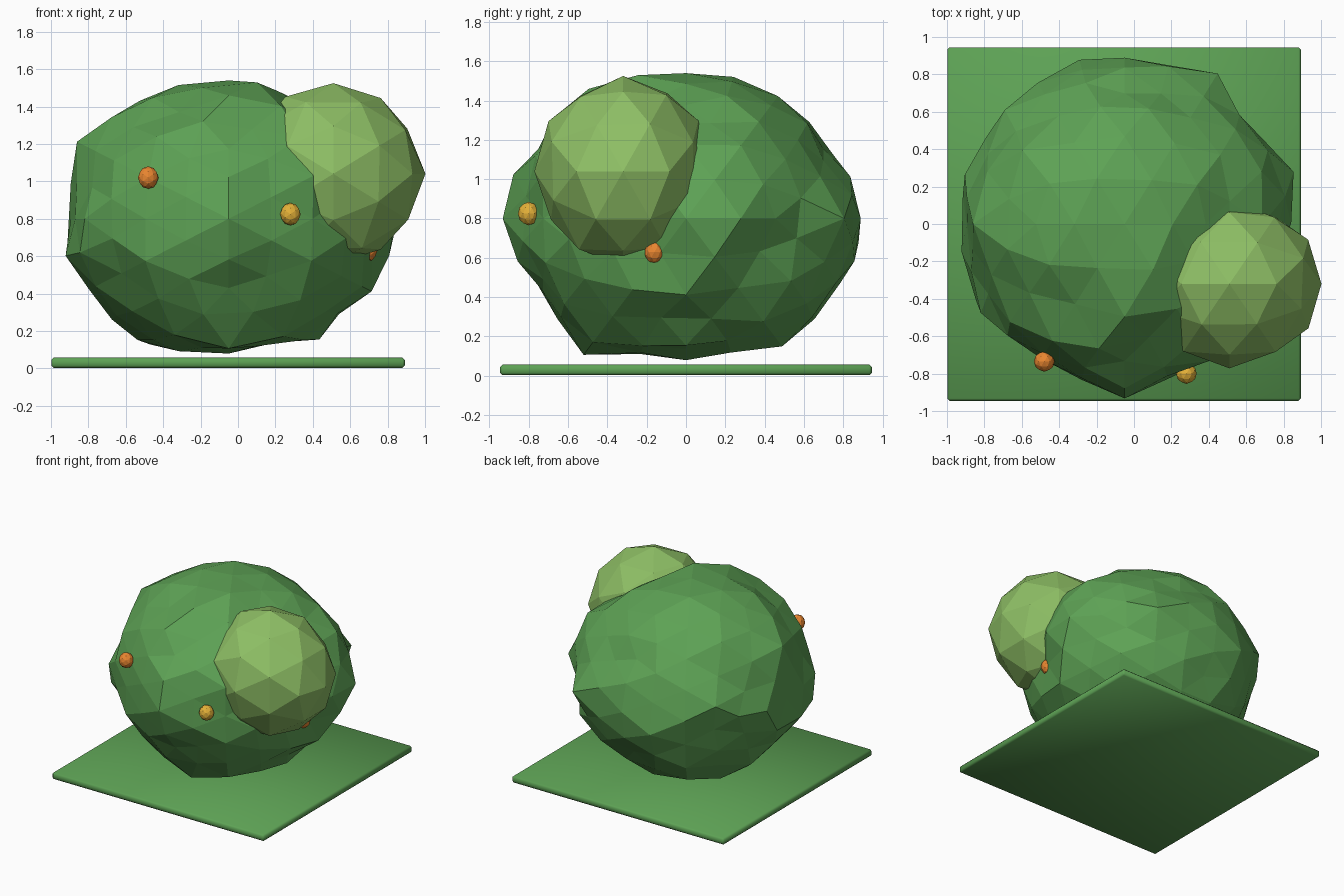
import bpy, bmesh, math, random
from mathutils import Vector, Matrix

if "Cube" in bpy.data.objects:
    bpy.data.objects.remove(bpy.data.objects["Cube"])

random.seed(11)


def material(name, rgb):
    m = bpy.data.materials.new(name)
    m.diffuse_color = (*rgb, 1)
    m.use_nodes = True
    m.node_tree.nodes["Principled BSDF"].inputs["Base Color"].default_value = m.diffuse_color
    return m


leaf = material("leaf_green", (0.11, 0.36, 0.09))
light = material("light_leaf", (0.27, 0.52, 0.13))
orange = material("orange", (0.82, 0.24, 0.03))
yellow = material("yellow", (0.78, 0.44, 0.04))
EDGE_UP = -math.radians(31.717)  # turns an icosphere edge to the top


def ico(name, centre, radii, subdiv, mat, shape=None):
    """Flat-shaded faceted ball; shape(direction) gives a radial factor."""
    bm = bmesh.new()
    bmesh.ops.create_icosphere(bm, subdivisions=subdiv, radius=1)
    bmesh.ops.rotate(bm, verts=bm.verts, cent=(0, 0, 0),
                     matrix=Matrix.Rotation(EDGE_UP, 3, 'Y'))
    for v in bm.verts:
        f = shape(v.co.normalized()) if shape else 1
        v.co = Vector([c + p * r * f for c, p, r in zip(centre, v.co, radii)])
    me = bpy.data.meshes.new(name)
    bm.to_mesh(me)
    bm.free()
    me.materials.append(mat)
    ob = bpy.data.objects.new(name, me)
    bpy.context.collection.objects.link(ob)
    return ob


# Bush outline points in the front, side and top planes guide the lumps
C, R = (-0.05, 0.0, 0.80), (0.90, 0.90, 0.74)
front = [(-.94, .59), (-.89, 1.0), (-.85, 1.22), (-.70, 1.36), (-.29, 1.52),
         (-.05, 1.545), (.10, 1.53), (.40, 1.38), (-.68, .26), (-.47, .11),
         (-.20, .07), (.15, .14), (.36, .10), (.56, .27), (.72, .40), (.83, .65)]
side = [(-.93, .80), (-.88, 1.0), (-.24, 1.54), (.23, 1.52), (.63, 1.33),
        (.70, 1.15), (.88, .93), (.87, .59), (.77, .47), (.47, .14),
        (.24, .11), (-.23, .07), (-.50, .10), (-.66, .24), (-.69, .40), (-.88, .60)]
top = [(-.92, .14), (-.80, .45), (-.52, .76), (-.29, .88), (.19, .86), (.45, .80),
       (.56, .57), (.87, .27), (-.90, -.20), (-.82, -.48), (-.66, -.65),
       (-.48, -.73), (-.28, -.87), (.12, -.90), (-.90, 0)]
points = ([(x, C[1], z) for x, z in front] + [(C[0], y, z) for y, z in side]
          + [(x, y, C[2]) for x, y in top]
          + [(.28, -.80, .83), (.69, -.18, .62), (-.48, -.71, 1.02)])  # dents
guides = []
for p in points:
    d = Vector([(a - c) / r for a, c, r in zip(p, C, R)])
    guides.append((d.normalized(), d.length))


def lumps(d):
    w = [(1 / ((d - g).length + 0.06) ** 4, f) for g, f in guides]
    near = min((d - g).length for g, _ in guides)
    jitter = random.uniform(-1, 0.45) * min(0.07, 0.012 + near * 0.2)
    return sum(a * f for a, f in w) / sum(a for a, _ in w) + jitter


ico("bush", C, R, 3, leaf, shape=lumps)

# Lighter leaf clump, partly sunk into the front right shoulder
ico("leaf_clump", (0.51, -0.32, 1.04), (0.49, 0.445, 0.485), 2, light,
    shape=lambda d: 1 + random.uniform(-0.035, 0.015))

# Berries
for i, (pos, mat) in enumerate([((-0.48, -0.735, 1.02), orange),
                                ((0.28, -0.80, 0.825), yellow),
                                ((0.69, -0.16, 0.63), orange)]):
    ico(f"berry_{i + 1}", pos, (0.055, 0.055, 0.06), 2, mat)

# Thin grass plate with a softened edge
bpy.ops.mesh.primitive_cube_add(size=1, location=(-0.053, 0, 0.03))
plate = bpy.context.object
plate.name = "grass_plate"
plate.scale = (1.89, 1.89, 0.054)
bpy.ops.object.transform_apply(location=False, rotation=False, scale=True)
bevel = plate.modifiers.new("soft_edge", 'BEVEL')
bevel.width = 0.012
bevel.segments = 1
plate.data.materials.append(leaf)
bpy.ops.object.shade_smooth()
